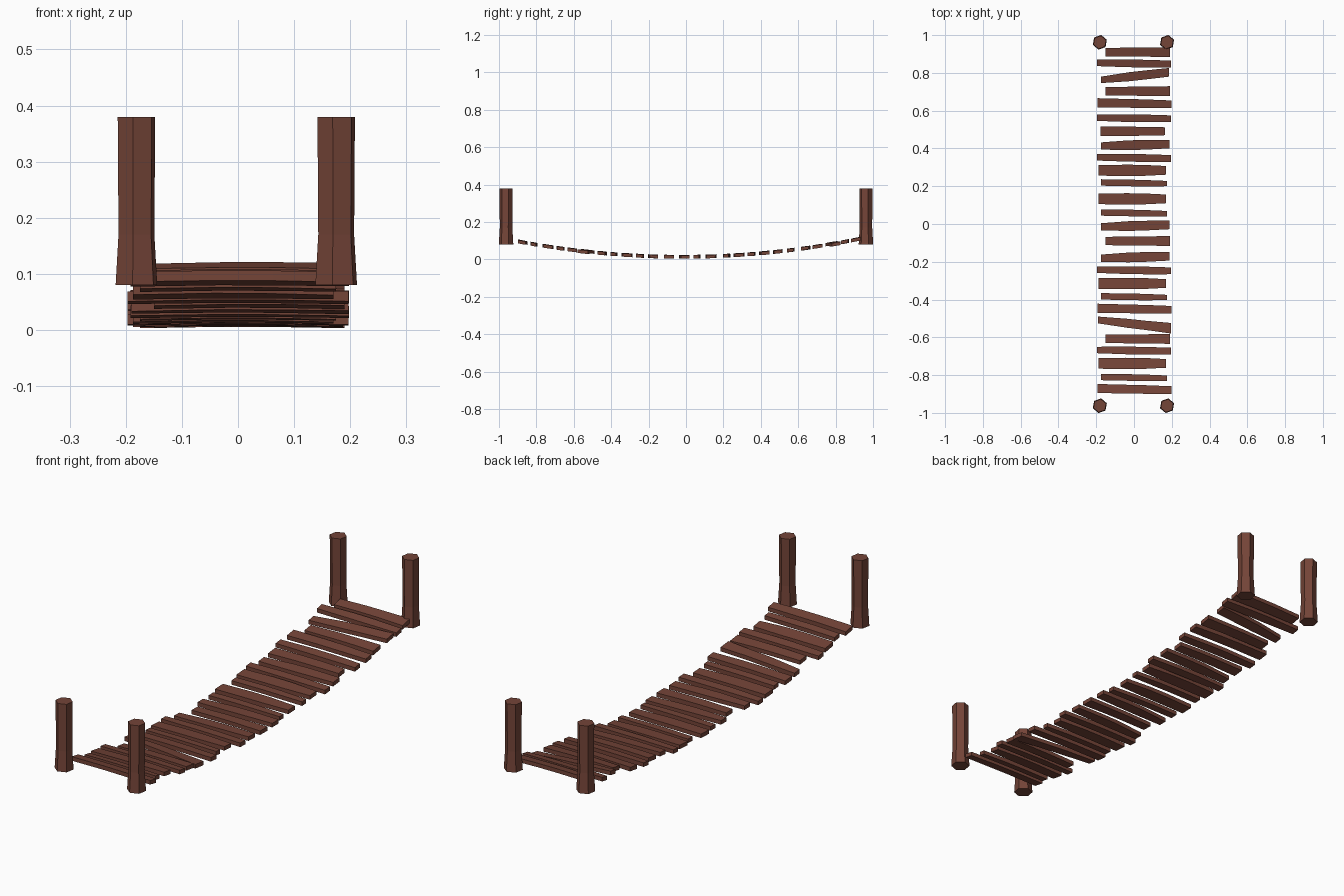
import bpy, bmesh, math

if "Cube" in bpy.data.objects:
    bpy.data.objects.remove(bpy.data.objects["Cube"])

wood = bpy.data.materials.new("brown wood")
wood.diffuse_color = (0.175, 0.058, 0.039, 1)
wood.use_nodes = True
wood.node_tree.nodes["Principled BSDF"].inputs["Base Color"].default_value = wood.diffuse_color


def make(name, rings):
    """Skin a list of equal-sized rings and cap both ends."""
    bm = bmesh.new()
    vs = [[bm.verts.new(p) for p in r] for r in rings]
    n = len(vs[0])
    for a, b in zip(vs, vs[1:]):
        for i in range(n):
            j = (i + 1) % n
            bm.faces.new((a[i], a[j], b[j], b[i]))
    bm.faces.new(vs[0])
    bm.faces.new(vs[-1])
    bmesh.ops.recalc_face_normals(bm, faces=bm.faces[:])
    me = bpy.data.meshes.new(name)
    bm.to_mesh(me)
    bm.free()
    me.materials.append(wood)
    ob = bpy.data.objects.new(name, me)
    bpy.context.collection.objects.link(ob)


# Corner posts: six-sided, flared at the base
for sx in (-1, 1):
    for sy in (-1, 1):
        rings = []
        for z, r in ((0.08, 0.0395), (0.17, 0.034), (0.38, 0.0355)):
            rings.append([(sx * 0.178 - 0.003 + r * math.cos(math.radians(a + 20)),
                           sy * 0.962 + r * math.sin(math.radians(a + 20)), z)
                          for a in range(0, 360, 60)])
        make("post", rings)

# Plank shapes: left end, right end, left/middle/right width, skew
shapes = {
    "A": (-0.15, 0.19, 0.044, 0.048, 0.053, 0),
    "B": (-0.197, 0.197, 0.034, 0.041, 0.036, -0.003),
    "C": (-0.187, 0.17, 0.056, 0.06, 0.046, 0),
    "D": (-0.175, 0.175, 0.034, 0.035, 0.028, -0.003),
    "E": (-0.192, 0.198, 0.048, 0.046, 0.040, -0.004),
    "F": (-0.175, 0.187, 0.038, 0.052, 0.045, 0.005),
    "G": (-0.19, 0.197, 0.036, 0.048, 0.056, -0.022),
    "H": (-0.175, 0.185, 0.034, 0.048, 0.046, 0.020),
    "J": (-0.178, 0.165, 0.050, 0.048, 0.042, 0),
}
order = "ABHAEBJFBCDCDFAFBCDEGABCDE"
# Gap from one plank centre to the next, in hundredths
gaps = (6, 6.7, 8, 6.5, 7.8, 6.9, 7.3, 6.8, 6.6, 6.7, 8.4, 7.5, 6.8,
        8, 8.6, 6.9, 7, 7.1, 6.4, 8, 7.8, 6.2, 6.8, 7.5, 6.2, 0)

# Sagging walkway of planks, each tipped along the sag
y = 0.91
for kind, gap in zip(order, gaps):
    xl, xr, wl, wm, wr, skew = shapes[kind]
    z0 = 0.0125 + 0.107 * (y + 0.02) ** 2
    slope = 0.214 * (y + 0.02)
    rings = []
    for f in (0, 0.4, 0.65, 1):
        x = xl + (xr - xl) * f
        end = abs(2 * f - 1)
        w = wm + ((wl if f < 0.5 else wr) - wm) * end ** 2
        dy = skew * (2 * f - 1)
        dz = 0.003 * (1 - end)
        rings.append([(x, y + dy + s * w / 2, z0 + dz + slope * s * w / 2 + t * 0.009)
                      for s, t in ((-1, -1), (1, -1), (1, 1), (-1, 1))])
    make("plank", rings)
    y -= gap / 100
